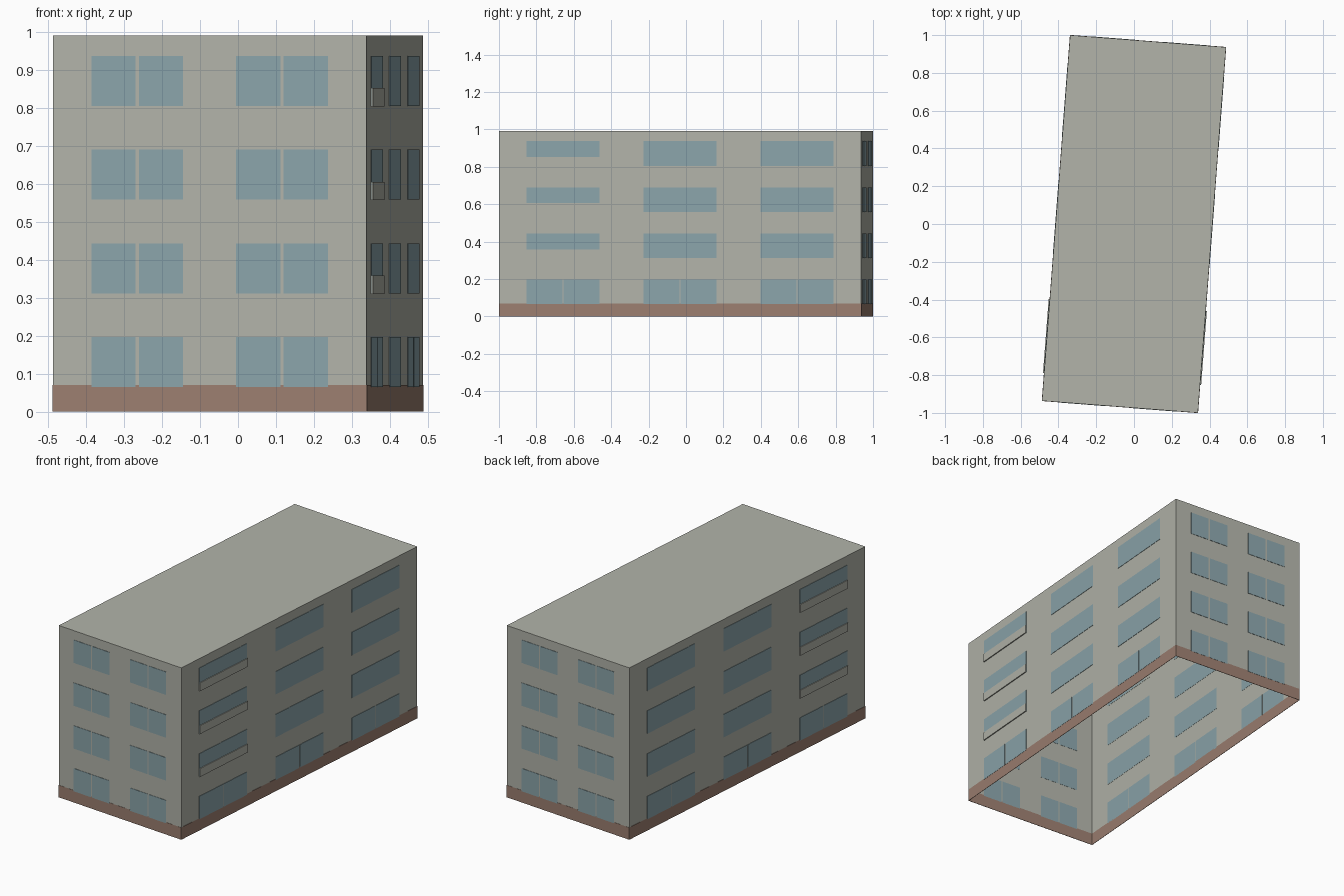
import bpy, bmesh, math
from mathutils import Matrix

default = bpy.data.objects.get("Cube")
if default:
    bpy.data.objects.remove(default, do_unlink=True)

HALF_W, HALF_L, HEIGHT = 0.414, 0.971, 0.99
TURN = Matrix.Rotation(math.radians(-4.4), 4, 'Z')
FLOORS = [0.065, 0.311, 0.558, 0.805]
PANE_H = 0.132


def material(name, rgb):
    m = bpy.data.materials.new(name)
    m.use_nodes = True
    m.diffuse_color = (*rgb, 1)
    bsdf = next(n for n in m.node_tree.nodes if n.type == 'BSDF_PRINCIPLED')
    bsdf.inputs["Base Color"].default_value = (*rgb, 1)
    return m


wall_grey = material("wall grey", (0.445, 0.455, 0.4))
glass_blue = material("glass blue", (0.26, 0.375, 0.405))
base_brown = material("base brown", (0.33, 0.21, 0.162))


def box(bm, low, high):
    """Add an axis-aligned box and return its vertices."""
    size = [h - l for l, h in zip(low, high)]
    mid = [(h + l) / 2 for l, h in zip(low, high)]
    m = Matrix.Translation(mid) @ Matrix.Diagonal((*size, 1))
    return bmesh.ops.create_cube(bm, size=1, matrix=m)["verts"]


def plate(bm, side, u0, u1, z0, z1, depth):
    """Add a thin plate on one outer wall; u runs along the wall."""
    end = HALF_L if side in ("front", "back") else HALF_W
    a, b = end - 0.001, end + depth
    if side in ("front", "left_side"):
        sign = -1 if side == "front" else 1
    else:
        sign = 1 if side == "back" else -1
    lo, hi = sorted((a * sign, b * sign))
    if side in ("front", "back"):
        box(bm, (u0, lo, z0), (u1, hi, z1))
    else:
        box(bm, (lo, u0, z0), (hi, u1, z1))


def finish(bm, name, mat):
    bmesh.ops.transform(bm, matrix=TURN, verts=bm.verts)
    mesh = bpy.data.meshes.new(name)
    bm.to_mesh(mesh)
    bm.free()
    mesh.materials.append(mat)
    bpy.context.collection.objects.link(bpy.data.objects.new(name, mesh))


# Wall shell with a flat roof and an open underside
bm = bmesh.new()
box(bm, (-HALF_W, -HALF_L, 0), (HALF_W, HALF_L, HEIGHT))
bm.faces.ensure_lookup_table()
under = [f for f in bm.faces if f.normal.z < -0.5]
bmesh.ops.delete(bm, geom=under, context='FACES_ONLY')
finish(bm, "walls_and_roof", wall_grey)

for side in ("front", "back", "left_side", "right_side"):
    short = side in ("front", "back")
    half = HALF_W if short else HALF_L

    # Brown base band
    bm = bmesh.new()
    plate(bm, side, -half, half, 0, 0.07, 0.001)
    finish(bm, side + "_base_band", base_brown)

    # Windows: pairs on the short walls, wide panes on the long walls
    centres = (-0.191, 0.191) if short else (-0.627, 0, 0.627)
    reach = 0.121 if short else 0.196
    gap = 0.0045 if short else 0.003
    bm = bmesh.new()
    for floor, z in enumerate(FLOORS):
        for c in centres:
            if short or floor == 0:
                spans = [(c - reach, c - gap), (c + gap, c + reach)]
            else:
                spans = [(c - reach, c + reach)]
            for u0, u1 in spans:
                plate(bm, side, u0, u1, z, z + PANE_H, 0.002)
    finish(bm, side + "_windows", glass_blue)

    # Parapet panels over the lower part of the upper front-end windows
    if not short:
        bm = bmesh.new()
        for z in FLOORS[1:]:
            c = centres[0]
            plate(bm, side, c - reach, c + reach, z - 0.001, z + 0.047, 0.006)
        finish(bm, side + "_parapet_panels", wall_grey)
